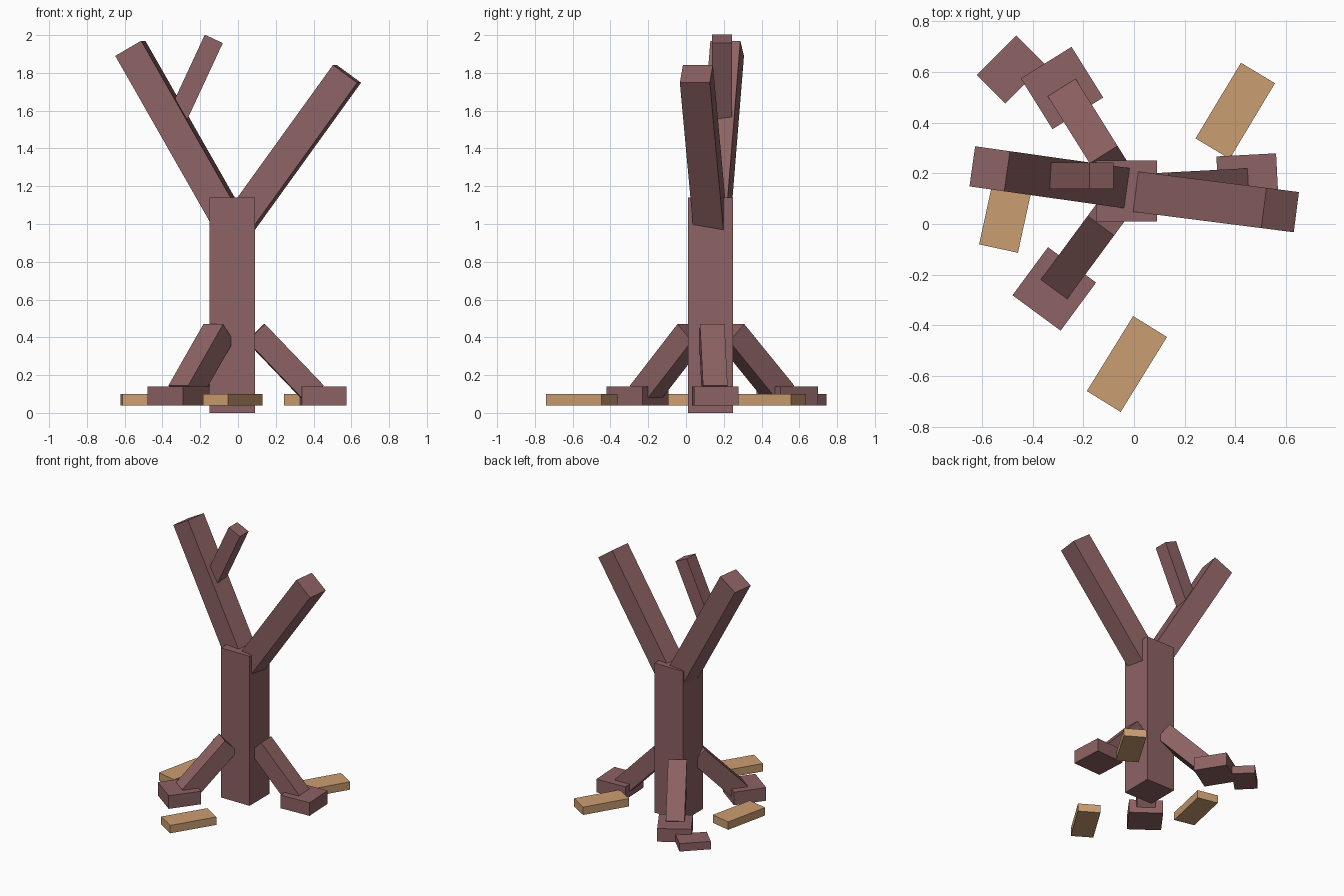
import bpy
import math
from mathutils import Vector, Matrix

cube = bpy.data.objects.get("Cube")
if cube:
    bpy.data.objects.remove(cube, do_unlink=True)


def make_material(name, color):
    mat = bpy.data.materials.new(name)
    mat.use_nodes = True
    mat.diffuse_color = (*color, 1)
    mat.node_tree.nodes["Principled BSDF"].inputs["Base Color"].default_value = (*color, 1)
    return mat


bark = make_material("dark_bark", (0.267, 0.122, 0.125))
tan = make_material("tan_wood", (0.6, 0.34, 0.165))


def box(name, size, matrix, mat):
    """Box whose size is baked into the mesh and placed by a matrix."""
    bpy.ops.mesh.primitive_cube_add(size=1)
    obj = bpy.context.object
    obj.name = name
    obj.data.transform(Matrix.Diagonal((*size, 1)))
    obj.matrix_world = matrix
    obj.data.materials.append(mat)
    return obj


def beam(name, start, end, thickness):
    """Square beam between two points, with its sides kept level."""
    start, end = Vector(start), Vector(end)
    axis = end - start
    turn = axis.to_track_quat('Z', 'Y').to_matrix().to_4x4()
    return box(name, (thickness, thickness, axis.length),
               Matrix.Translation((start + end) / 2) @ turn, bark)


def slab(name, center, size, degrees, mat):
    """Flat box lying near the ground, turned about z."""
    return box(name, size, Matrix.Translation(center)
               @ Matrix.Rotation(math.radians(degrees), 4, 'Z'), mat)


# Trunk
trunk_x, trunk_y = -0.03, 0.13
slab("trunk", (trunk_x, trunk_y, 0.57), (0.24, 0.24, 1.14), 0, bark)

# Branches
beam("right_branch", (-0.04, 0.143, 1.0), (-0.57, 0.218, 1.93), 0.16)
beam("left_branch", (0.004, 0.128, 1.0), (0.577, 0.055, 1.795), 0.16)
beam("twig", (-0.328, 0.19, 1.55), (-0.128, 0.19, 1.98), 0.105)

# Sloping roots, each ending in a square foot
for label, degrees in (("left", 3), ("back", 122), ("front", 233.6)):
    angle = math.radians(degrees)

    def along(radius, z):
        return (trunk_x + radius * math.cos(angle),
                trunk_y + radius * math.sin(angle), z)

    beam(label + "_root", along(0.123, 0.425), along(0.435, 0.10), 0.13)
    slab(label + "_root_foot", along(0.48, 0.09), (0.236, 0.236, 0.10), degrees, bark)

# Loose bark piece beside the back foot
slab("bark_piece", (-0.487, 0.61, 0.07), (0.22, 0.16, 0.06), 45, bark)

# Loose wood chips on the ground
chips = (("back_chip", 0.4, 0.447, 59),
         ("right_chip", -0.498, 0.073, 77.7),
         ("front_chip", -0.028, -0.553, 58.3))
for name, x, y, degrees in chips:
    slab(name, (x, y, 0.07), (0.348, 0.157, 0.06), degrees, tan)
